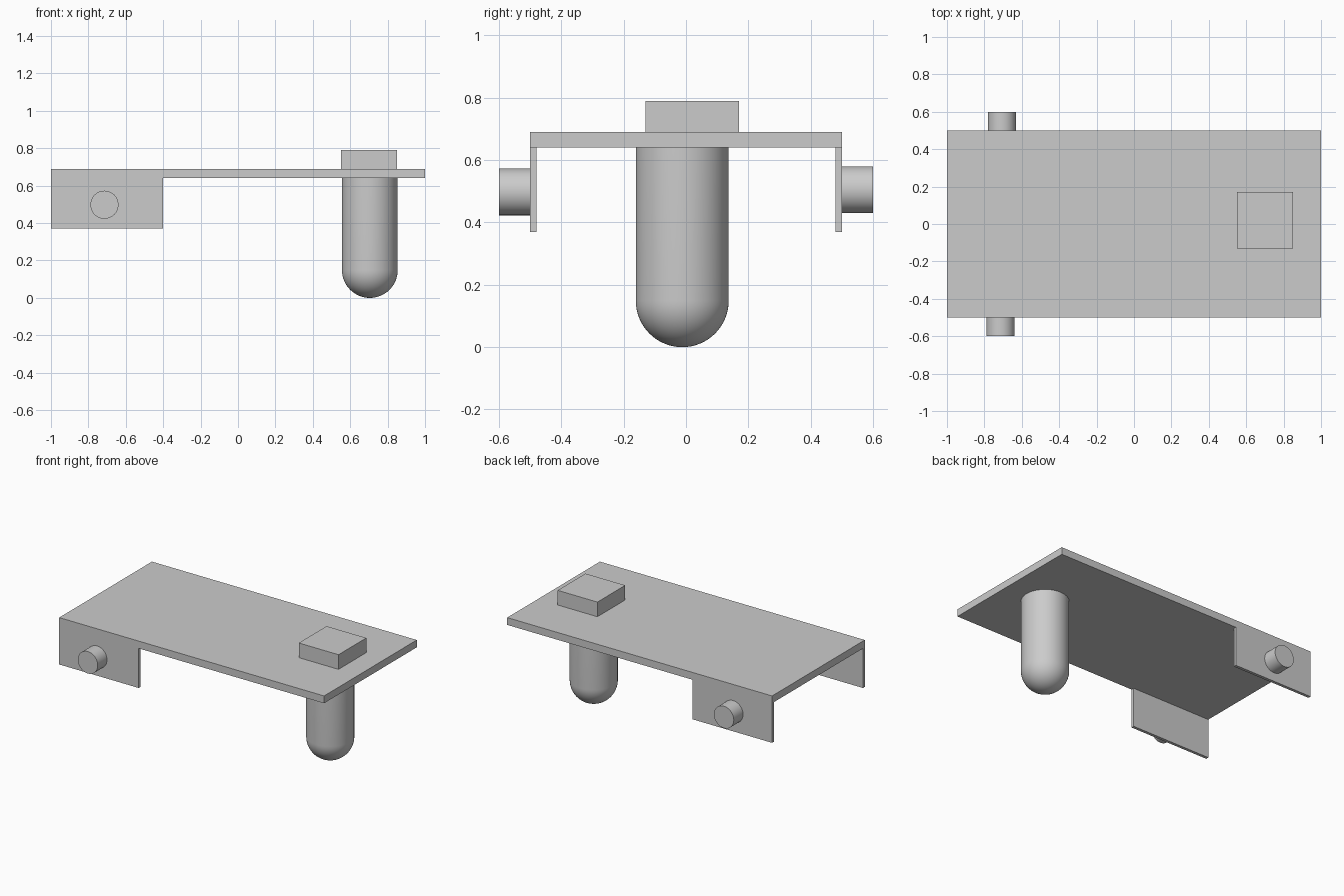
import bpy, bmesh, math
from mathutils import Vector, Matrix

cube = bpy.data.objects.get("Cube")
if cube:
    bpy.data.objects.remove(cube, do_unlink=True)

grey = bpy.data.materials.new("plain_grey")
grey.use_nodes = True
GREY = (0.6, 0.6, 0.6, 1)
grey.diffuse_color = GREY
grey.node_tree.nodes["Principled BSDF"].inputs["Base Color"].default_value = GREY


def finish(name, bm, smooth=False):
    mesh = bpy.data.meshes.new(name)
    bmesh.ops.recalc_face_normals(bm, faces=bm.faces)
    bm.to_mesh(mesh)
    bm.free()
    mesh.materials.append(grey)
    obj = bpy.data.objects.new(name, mesh)
    bpy.context.collection.objects.link(obj)
    if smooth:
        bpy.ops.object.select_all(action='DESELECT')
        obj.select_set(True)
        bpy.context.view_layer.objects.active = obj
        bpy.ops.object.shade_smooth_by_angle(angle=math.radians(35))
    return obj


def box(name, low, high):
    low, high = Vector(low), Vector(high)
    bm = bmesh.new()
    bmesh.ops.create_cube(bm, size=1)
    bmesh.ops.scale(bm, vec=high - low, verts=bm.verts)
    bmesh.ops.translate(bm, vec=(low + high) / 2, verts=bm.verts)
    return finish(name, bm)


def peg(name, x, y, z, radius, length):
    bm = bmesh.new()
    turn = Matrix.Translation((x, y, z)) @ Matrix.Rotation(math.pi / 2, 4, 'X')
    bmesh.ops.create_cone(bm, cap_ends=True, segments=48, radius1=radius,
                          radius2=radius, depth=length, matrix=turn)
    return finish(name, bm, True)


def round_ended_post(name, x, y, radius, top, segments=64, rings=16):
    # Spin a half profile: rounded foot, straight side, flat top
    bm = bmesh.new()
    angles = [math.pi / 2 * i / rings for i in range(rings + 1)]
    profile = [(radius * math.sin(a), radius * (1 - math.cos(a))) for a in angles]
    profile += [(radius, top), (0, top)]
    verts = [bm.verts.new((r, 0, z)) for r, z in profile]
    edges = [bm.edges.new(pair) for pair in zip(verts, verts[1:])]
    bmesh.ops.spin(bm, geom=verts + edges, cent=(0, 0, 0), axis=(0, 0, 1),
                   angle=math.tau, steps=segments)
    bmesh.ops.remove_doubles(bm, verts=bm.verts, dist=0.0001)
    bmesh.ops.translate(bm, vec=(x, y, 0), verts=bm.verts)
    return finish(name, bm, True)


# Flat deck and the raised block on it
box("deck", (-1, -0.5, 0.64), (1, 0.5, 0.69))
box("raised_block", (0.55, -0.13, 0.69), (0.85, 0.17, 0.79))

# Round-ended post under the block
round_ended_post("post", 0.705, -0.012, 0.149, 0.64)

# Hanging side plates with their pegs
for side, label, peg_x, peg_z in ((-1, "front", -0.714, 0.498), (1, "back", -0.706, 0.505)):
    inner, outer = sorted((side * 0.48, side * 0.5))
    box(label + "_side_plate", (-1, inner, 0.37), (-0.4, outer, 0.64))
    peg(label + "_peg", peg_x, side * 0.55, peg_z, 0.075, 0.1)
